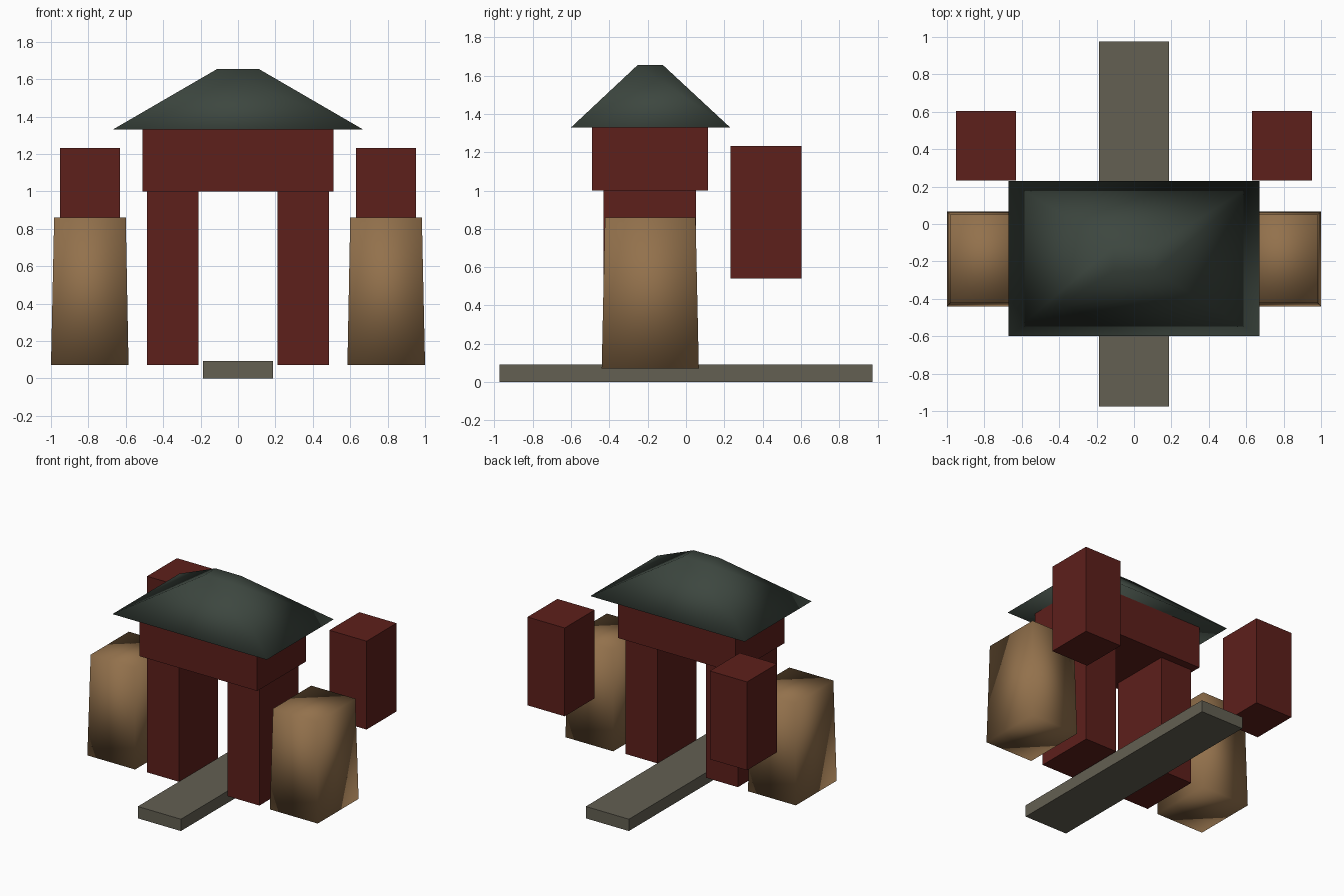
import bpy, bmesh

if "Cube" in bpy.data.objects:
    bpy.data.objects.remove(bpy.data.objects["Cube"])


def material(name, rgb):
    m = bpy.data.materials.new(name)
    m.diffuse_color = (*rgb, 1)
    m.use_nodes = True
    m.node_tree.nodes["Principled BSDF"].inputs["Base Color"].default_value = m.diffuse_color
    return m


RED = material("red_paint", (0.11, 0.014, 0.011))
STONE = material("stone", (0.125, 0.115, 0.085))
TAN = material("tan_plaster", (0.29, 0.165, 0.072))
TILE = material("dark_tile", (0.046, 0.062, 0.05))


def block(name, x, y, z, mat, top_x=None, top_y=None, smooth=False):
    """Box over the given ranges; top_x / top_y taper the upper face."""
    top_x, top_y = top_x or x, top_y or y
    bm = bmesh.new()
    bmesh.ops.create_cube(bm, size=2)
    for v in bm.verts:
        i, j, k = (int(c > 0) for c in v.co)
        v.co = ((top_x if k else x)[i], (top_y if k else y)[j], z[k])
    for f in bm.faces:
        f.smooth = smooth
    mesh = bpy.data.meshes.new(name)
    bm.to_mesh(mesh)
    bm.free()
    mesh.materials.append(mat)
    ob = bpy.data.objects.new(name, mesh)
    bpy.context.collection.objects.link(ob)
    return ob


def mirrored(ob):
    ob.modifiers.new("mirror_x", 'MIRROR').use_axis[0] = True


# Paving strip through the gateway
block("path", (-0.187, 0.187), (-0.975, 0.975), (0, 0.093), STONE)

# Gate: two pillars, lintel and hipped roof
mirrored(block("gate_pillars", (0.21, 0.487), (-0.43, 0.052), (0.072, 1.0), RED))
block("lintel", (-0.51, 0.51), (-0.49, 0.115), (1.0, 1.33), RED)
block("roof", (-0.67, 0.67), (-0.60, 0.23), (1.33, 1.655), TILE,
      top_x=(-0.11, 0.11), top_y=(-0.253, -0.12), smooth=True)

# Tapered side walls
mirrored(block("side_walls", (0.585, 1.0), (-0.44, 0.067), (0.072, 0.86), TAN,
               top_x=(0.60, 0.983), top_y=(-0.423, 0.05), smooth=True))

# Raised blocks behind the walls
mirrored(block("rear_blocks", (0.63, 0.953), (0.233, 0.604), (0.54, 1.233), RED))
